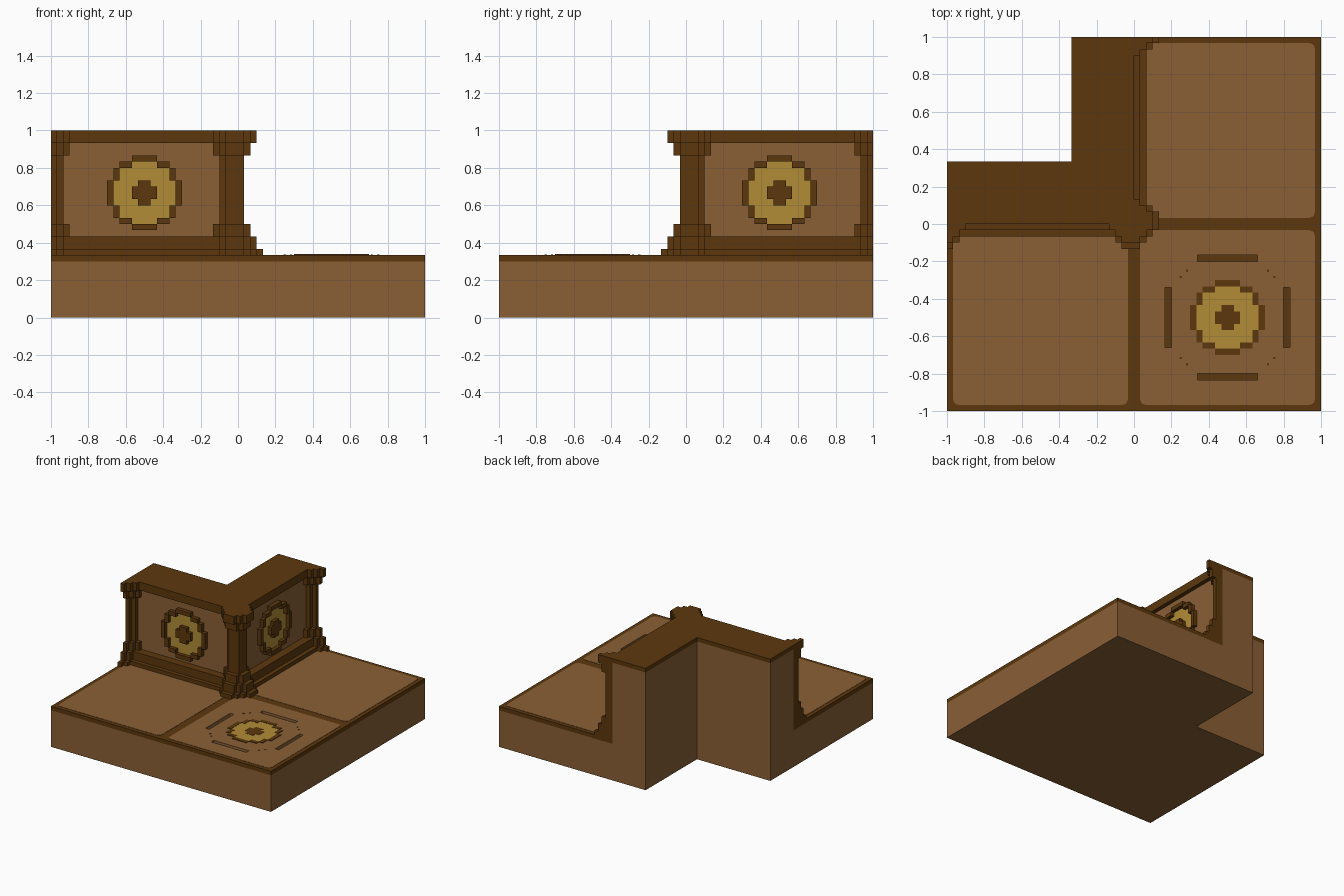
import bpy, bmesh, math

cube = bpy.data.objects.get("Cube")
if cube:
    bpy.data.objects.remove(cube, do_unlink=True)

U = 1 / 30          # block size
FLOOR = 10 * U      # floor height


def material(name, rgb):
    m = bpy.data.materials.new(name)
    m.use_nodes = True
    m.diffuse_color = (*rgb, 1)
    m.node_tree.nodes["Principled BSDF"].inputs["Base Color"].default_value = (*rgb, 1)
    return m


TAN = material("light brown", (0.254, 0.117, 0.037))
DARK = material("dark brown", (0.107, 0.039, 0.004))
GOLD = material("gold", (0.445, 0.262, 0.037))


def finish(name, bm, mat):
    bmesh.ops.recalc_face_normals(bm, faces=bm.faces)
    me = bpy.data.meshes.new(name)
    bm.to_mesh(me)
    bm.free()
    ob = bpy.data.objects.new(name, me)
    bpy.context.collection.objects.link(ob)
    me.materials.append(mat)
    return ob


def prism(name, outline, z0, z1, mat):
    """Extrude a plan outline upwards."""
    bm = bmesh.new()
    face = bm.faces.new([bm.verts.new((x, y, z0)) for x, y in outline])
    top = bmesh.ops.extrude_face_region(bm, geom=[face])["geom"]
    bmesh.ops.translate(bm, vec=(0, 0, z1 - z0),
                        verts=[v for v in top if isinstance(v, bmesh.types.BMVert)])
    return finish(name, bm, mat)


def boxes(name, items, mat):
    """One object from boxes given as x0, x1, y0, y1, z0, z1."""
    bm = bmesh.new()
    for x0, x1, y0, y1, z0, z1 in items:
        vs = bmesh.ops.create_cube(bm, size=1)["verts"]
        for v in vs:
            v.co = (x1 if v.co.x > 0 else x0, y1 if v.co.y > 0 else y0,
                    z1 if v.co.z > 0 else z0)
    return finish(name, bm, mat)


def swap(b):
    """Reflect a box across the diagonal, from one wall to the other."""
    return (-b[3], -b[2], -b[1], -b[0], b[4], b[5])


def both(items):
    return items + [swap(b) for b in items]


def rounded(x0, x1, y0, y1, r=0.03):
    pts = []
    for cx, cy, a0 in ((x1 - r, y1 - r, 0), (x0 + r, y1 - r, 90),
                       (x0 + r, y0 + r, 180), (x1 - r, y0 + r, 270)):
        for s in range(4):
            a = math.radians(a0 + 30 * s)
            pts.append((cx + r * math.cos(a), cy + r * math.sin(a)))
    return pts


def cut(target, cutter):
    mod = target.modifiers.new("cut", "BOOLEAN")
    mod.operation = "DIFFERENCE"
    mod.solver = "EXACT"
    mod.object = cutter
    cutter.hide_render = True
    cutter.hide_set(True)


# Base, wall core and cap
N = FLOOR
prism("base", [(-1, -1), (1, -1), (1, 1), (-N, 1), (-N, N), (-1, N)], 0, 0.3, TAN)
slab = prism("floor_border", [(-1, -1), (1, -1), (1, 1), (-U, 1), (-U, U), (-1, U)],
             0.3, FLOOR, DARK)
prism("wall_core", [(-1, U), (-U, U), (-U, 1), (-N, 1), (-N, N), (-1, N)],
      0.3, 29 * U, TAN)
prism("wall_cap", [(-1, 0), (0, 0), (0, 1), (-N, 1), (-N, N), (-1, N)],
      29 * U, 1, DARK)

# Floor tiles
T = FLOOR + 0.002
prism("left_tile_inlay", rounded(-0.967, -U, -0.967, -0.05), FLOOR - 0.003, T, TAN)
prism("back_tile_inlay", rounded(0.05, 0.967, U, 0.967), FLOOR - 0.003, T, TAN)
outline = rounded(U, 0.967, -0.967, -U)
cut(slab, prism("tile_cutter", outline, 0.28, 0.4, DARK))
tile = prism("front_tile", outline, 0.3, T, TAN)

# Narrow grooves around the floor medallion
grooves = []
for s in (-1, 1):
    a, b = sorted((s * 9 * U + 0.0, s * 10 * U))
    grooves += [(0.34, 0.66, -0.5 + a, -0.5 + b), (0.5 + a, 0.5 + b, -0.66, -0.34)]
cut(tile, boxes("groove_cutter", [(*g, 0.28, 0.4) for g in grooves], DARK))
boxes("groove_floors", [(*g, 0.299, 0.303) for g in grooves], DARK)
boxes("floor_studs",
      [(0.5 + sx * p - 0.006, 0.5 + sx * p + 0.006, -0.5 + sy * q - 0.006,
        -0.5 + sy * q + 0.006, FLOOR, T + 0.002)
       for sx in (-1, 1) for sy in (-1, 1) for p, q in ((0.217, 0.25), (0.25, 0.217))], DARK)

# Baseboards and top trim on both walls
boxes("wall_trim", both([
    (-1, 0, -2 * U, U, FLOOR, 11 * U),
    (-1, 0, -U, U, 11 * U, 13 * U),
    (-1, 0, 0, U, 28 * U, 29 * U),
]), DARK)

# Stepped columns: spread in blocks, bottom, top
LEVELS = [(4, 10, 11), (3, 11, 13), (2, 13, 15), (1, 15, 26), (2, 26, 28), (3, 28, 30)]
end_rows, corner_rows = [], []
for k, z0, z1 in LEVELS:
    for j in range(k + 1):
        w = (k - j + 1) * U
        end_rows.append((-1, -1 + w, -j * U, U, z0 * U, z1 * U))
        if j:
            corner_rows.append((-U - w, w, -j * U, U, z0 * U, z1 * U))
        else:
            corner_rows.append((-U - w, 0, 0, U, z0 * U, z1 * U))
boxes("end_columns", both(end_rows), DARK)
boxes("corner_column", both(corner_rows), DARK)

# Medallion pattern in blocks: u0, u1, v0, v1
GOLD_PART = [(-2, 2, -5, 5), (-4, 4, -4, 4), (-5, 5, -2, 2)]
HUB = [(-2, 2, -1, 1), (-1, 1, -2, 2)]
RING = []
for s in (-1, 1):
    a, b = sorted((s * 5, s * 6))
    RING += [(-2, 2, a, b), (a, b, -2, 2)]
    for t in (-1, 1):
        c, d = sorted((s * 2, s * 4))
        e, f = sorted((t * 4, t * 5))
        RING += [(c, d, e, f), (e, f, c, d)]


def on_wall(rects, y0, y1):
    return both([(-0.5 + a * U, -0.5 + b * U, y0, y1, (20 + c) * U, (20 + d) * U)
                 for a, b, c, d in rects])


def on_floor(rects, z1):
    return [(0.5 + a * U, 0.5 + b * U, -0.5 + c * U, -0.5 + d * U, FLOOR - 0.003, z1)
            for a, b, c, d in rects]


boxes("wall_medallion_discs", on_wall(GOLD_PART, U - 0.004, U + 0.005), GOLD)
boxes("wall_medallion_rings", on_wall(RING + HUB, 0, U + 0.005), DARK)
boxes("floor_medallion_disc", on_floor(GOLD_PART, T + 0.002), GOLD)
boxes("floor_medallion_ring", on_floor(RING + HUB, T + 0.004), DARK)
